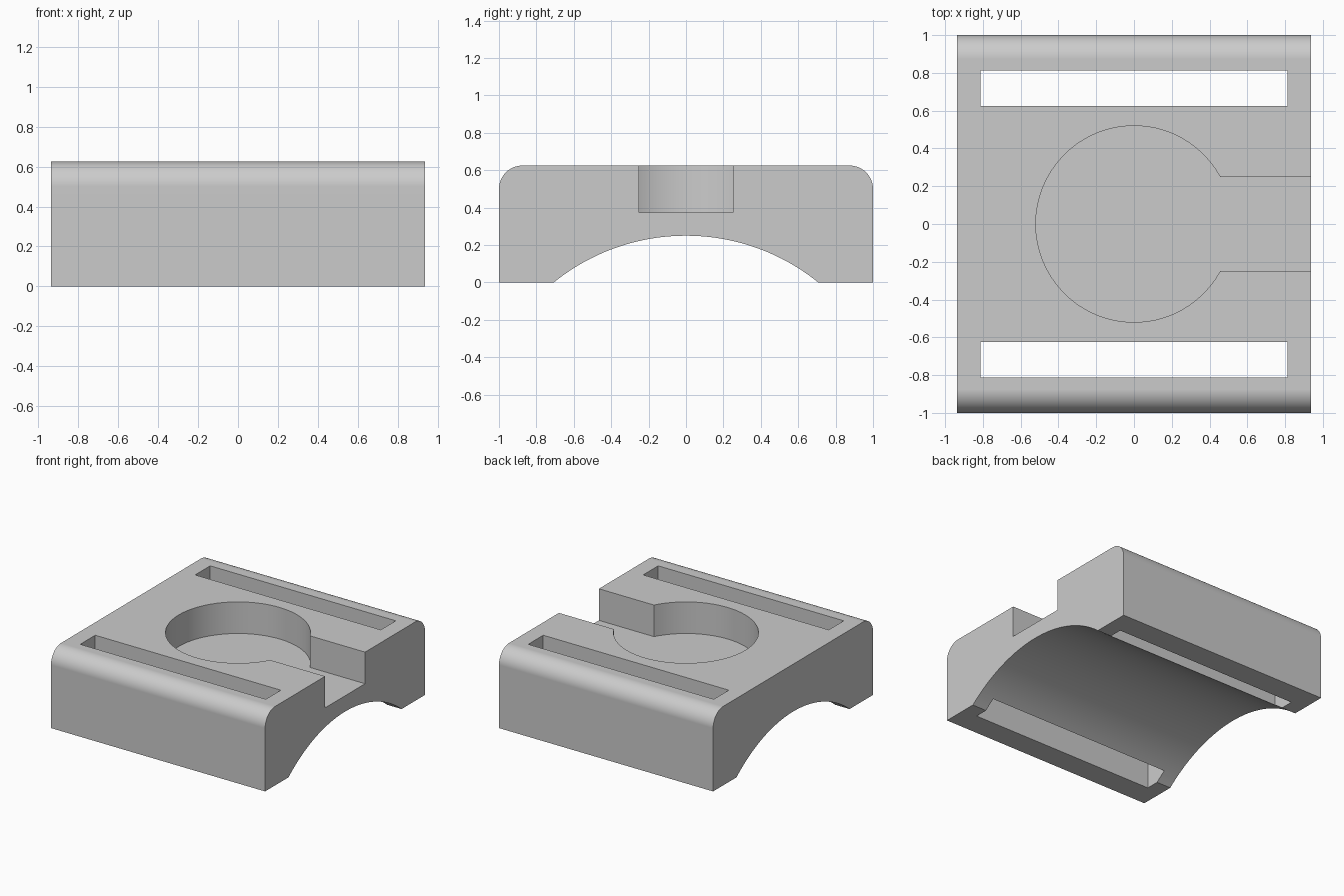
import bpy
import bmesh
import math

cube = bpy.data.objects.get("Cube")
if cube:
    bpy.data.objects.remove(cube, do_unlink=True)

HALF_X, HALF_Y, HEIGHT = 0.9375, 1.0, 0.625
FILLET = 0.125
SADDLE_R, SADDLE_Z = 1.125, -0.875
POCKET_R, POCKET_FLOOR, CHANNEL = 0.52, 0.375, 0.25

grey = bpy.data.materials.new("plain_grey")
grey.use_nodes = True
grey.diffuse_color = (0.6, 0.6, 0.6, 1)
grey.node_tree.nodes["Principled BSDF"].inputs["Base Color"].default_value = (0.6, 0.6, 0.6, 1)


def arc(cx, cy, r, start, end, steps):
    """Points along an arc, angles in radians."""
    angles = [start + (end - start) * i / steps for i in range(steps + 1)]
    return [(cx + r * math.cos(a), cy + r * math.sin(a)) for a in angles]


def prism(name, points, offset):
    """Face through 3D points, extruded by offset."""
    bm = bmesh.new()
    face = bm.faces.new([bm.verts.new(p) for p in points])
    new = bmesh.ops.extrude_face_region(bm, geom=[face])["geom"]
    verts = [v for v in new if isinstance(v, bmesh.types.BMVert)]
    bmesh.ops.translate(bm, verts=verts, vec=offset)
    bmesh.ops.recalc_face_normals(bm, faces=bm.faces)
    mesh = bpy.data.meshes.new(name)
    bm.to_mesh(mesh)
    bm.free()
    obj = bpy.data.objects.new(name, mesh)
    bpy.context.collection.objects.link(obj)
    mesh.materials.append(grey)
    return obj


# Body: side profile with rounded top edges and a curved saddle underneath
half_angle = math.acos(-SADDLE_Z / SADDLE_R)
top = HEIGHT - FILLET
side = HALF_Y - FILLET
profile = [(-HALF_Y, 0)]
profile += arc(0, SADDLE_Z, SADDLE_R, math.pi / 2 + half_angle, math.pi / 2 - half_angle, 40)
profile += [(HALF_Y, 0)]
profile += arc(side, top, FILLET, 0, math.pi / 2, 12)
profile += arc(-side, top, FILLET, math.pi / 2, math.pi, 12)
body = prism("mount_body", [(-HALF_X, y, z) for y, z in profile], (2 * HALF_X, 0, 0))

# Round pocket with a channel leading out of the left side
mouth = math.asin(CHANNEL / POCKET_R)
keyhole = arc(0, 0, POCKET_R, mouth, 2 * math.pi - mouth, 56)
keyhole += [(1.2, -CHANNEL), (1.2, CHANNEL)]
cutters = [prism("pocket_cutter", [(x, y, POCKET_FLOOR) for x, y in keyhole], (0, 0, 1))]

# Strap slots along the front and back
for name, sign in (("front", -1), ("back", 1)):
    corners = [(-0.8125, 0.625), (0.8125, 0.625), (0.8125, 0.8125), (-0.8125, 0.8125)]
    cutters.append(prism(name + "_slot_cutter", [(x, sign * y, -0.5) for x, y in corners], (0, 0, 2)))

bpy.ops.object.select_all(action="DESELECT")
body.select_set(True)
bpy.context.view_layer.objects.active = body
for cutter in cutters:
    mod = body.modifiers.new(cutter.name, "BOOLEAN")
    mod.operation = "DIFFERENCE"
    mod.solver = "EXACT"
    mod.object = cutter
    bpy.ops.object.modifier_apply(modifier=mod.name)
    bpy.data.objects.remove(cutter, do_unlink=True)

# Smooth curves, crisp edges
bpy.ops.object.shade_smooth_by_angle(angle=math.radians(30))
weighted = body.modifiers.new("even_normals", "WEIGHTED_NORMAL")
weighted.keep_sharp = True
